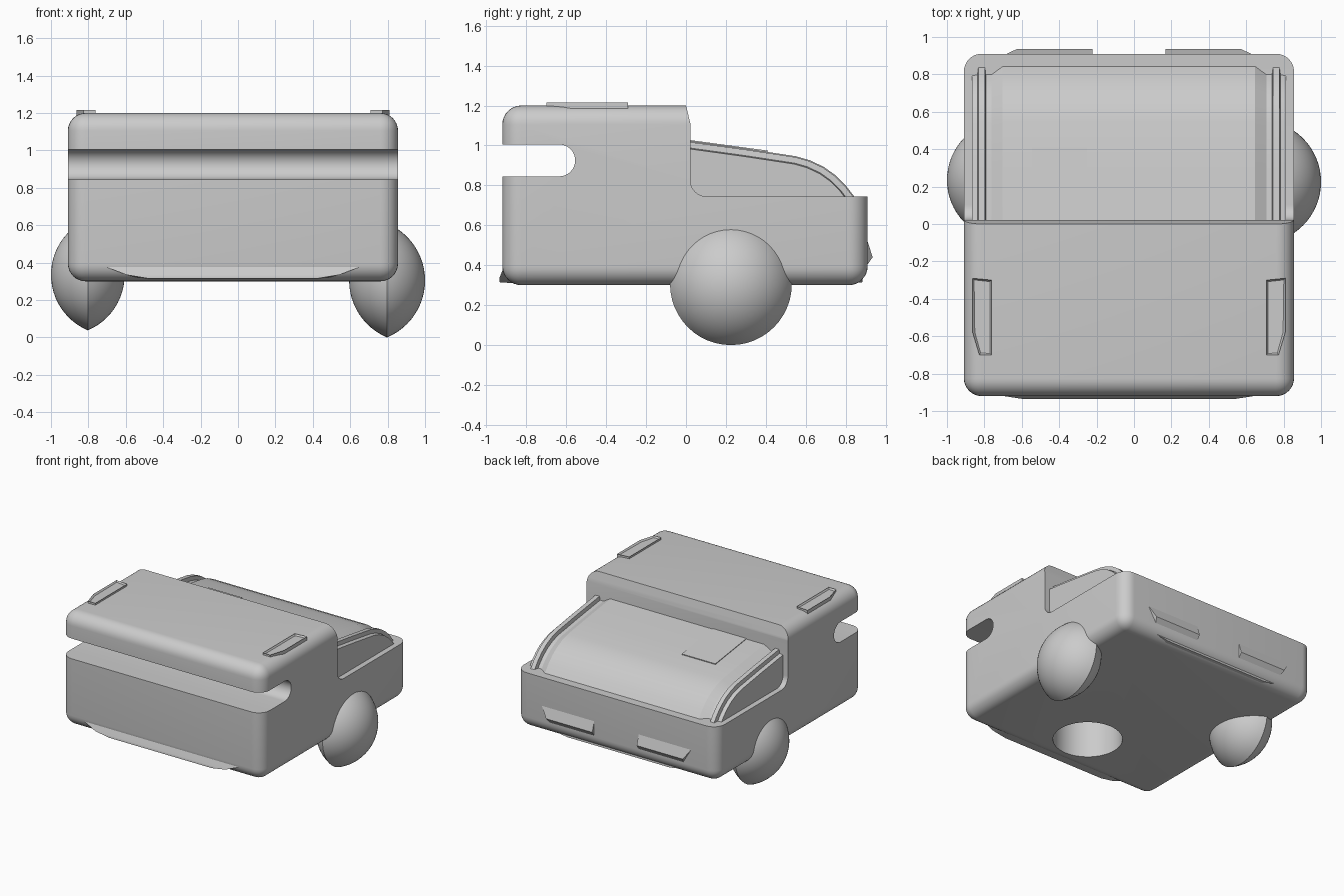
import bpy, bmesh, math
from mathutils import Vector, Matrix

if "Cube" in bpy.data.objects:
    bpy.data.objects.remove(bpy.data.objects["Cube"])

CX = -0.027  # centre line of the body

grey = bpy.data.materials.new("plain_grey")
grey.use_nodes = True
colour = (0.6, 0.6, 0.6, 1)
grey.diffuse_color = colour
grey.node_tree.nodes["Principled BSDF"].inputs["Base Color"].default_value = colour


def make(name, bm):
    bmesh.ops.recalc_face_normals(bm, faces=bm.faces)
    mesh = bpy.data.meshes.new(name)
    bm.to_mesh(mesh)
    bm.free()
    obj = bpy.data.objects.new(name, mesh)
    bpy.context.collection.objects.link(obj)
    mesh.materials.append(grey)
    return obj


def activate(obj):
    bpy.ops.object.select_all(action='DESELECT')
    obj.select_set(True)
    bpy.context.view_layer.objects.active = obj


def prism(name, points, direction):
    """Extrude a closed outline along a vector."""
    bm = bmesh.new()
    face = bm.faces.new([bm.verts.new(p) for p in points])
    new = bmesh.ops.extrude_face_region(bm, geom=[face])["geom"]
    bmesh.ops.translate(bm, vec=direction,
                        verts=[v for v in new if isinstance(v, bmesh.types.BMVert)])
    return make(name, bm)


def hull(name, points):
    bm = bmesh.new()
    for p in points:
        bm.verts.new(p)
    bmesh.ops.convex_hull(bm, input=bm.verts)
    bmesh.ops.dissolve_limit(bm, angle_limit=0.01, verts=bm.verts, edges=bm.edges)
    return make(name, bm)


def arc(cy, cz, r, start, end, steps=10):
    angles = [math.radians(start + (end - start) * i / steps) for i in range(steps + 1)]
    return [(cy + r * math.cos(a), cz + r * math.sin(a)) for a in angles]


def cut(target, cutter):
    mod = target.modifiers.new("cut", 'BOOLEAN')
    mod.operation = 'DIFFERENCE'
    mod.solver = 'EXACT'
    mod.object = cutter
    activate(target)
    bpy.ops.object.modifier_apply(modifier=mod.name)
    bpy.data.objects.remove(cutter)


# Body: rounded box
bm = bmesh.new()
bmesh.ops.create_cube(bm, size=1)
bmesh.ops.scale(bm, vec=(1.765, 1.83, 0.9), verts=bm.verts)
bmesh.ops.translate(bm, vec=(CX, -0.005, 0.75), verts=bm.verts)
bmesh.ops.bevel(bm, geom=bm.edges[:], offset=0.095, segments=8, profile=0.5, affect='EDGES')
body = make("body", bm)


def cross_cutter(name, outline):
    return prism(name, [(-1.2, y, z) for y, z in outline], (2.4, 0, 0))


# Front slot with a rounded end
cut(body, cross_cutter("slot_cutter",
                       [(-1.2, 0.845)] + arc(-0.635, 0.925, 0.08, -90, 90, 16) + [(-1.2, 1.005)]))
# Lowered rear deck behind the cab
cut(body, cross_cutter("deck_cutter",
                       [(1.2, 1.4), (0, 1.4), (0, 1.2), (0.022, 1.11)]
                       + arc(0.102, 0.825, 0.08, 180, 270) + [(1.2, 0.745)]))
# Round socket under the front
bm = bmesh.new()
bmesh.ops.create_cone(bm, cap_ends=True, segments=48, radius1=0.25, radius2=0.25, depth=0.7,
                      matrix=Matrix.Translation((CX, -0.55, 0.35)))
cut(body, make("socket_cutter", bm))

# Rear hood: cross-section of steps and ribs swept along a falling curve
path = [Vector(p) for p in ((0.02, 1.022), (0.3, 0.984), (0.55, 0.946), (0.62, 0.926), (0.69, 0.893),
                            (0.75, 0.85), (0.80, 0.8), (0.85, 0.735))]
side = [(0.84, 0.3), (0.84, 0.04), (0.81, 0.035), (0.805, 0.005), (0.77, 0.005),
        (0.765, 0.035), (0.735, 0.035), (0.675, 0)]
section = [(-x, d) for x, d in side] + [(x, d) for x, d in reversed(side)]
bm = bmesh.new()
rows = []
for i, p in enumerate(path):
    t = path[min(i + 1, len(path) - 1)] - path[max(i - 1, 0)]
    n = Vector((-t.y, t.x)).normalized()
    row = []
    for k, (x, d) in enumerate(section):
        skirt = k in (0, len(section) - 1)
        q = p - n * (0.04 if skirt else d)
        if i == 0:
            q.x = 0.02
        row.append(bm.verts.new((CX + x, q.x, 0.7 if skirt else max(q.y, 0.7))))
    rows.append(row)
for a, b in zip(rows, rows[1:]):
    for k in range(len(section) - 1):
        bm.faces.new((a[k], a[k + 1], b[k + 1], b[k]))
make("rear_hood", bm)

# Thin hatch panel on the hood
prism("hood_hatch", [(-0.545, 0.02, 1.027), (-0.25, 0.02, 1.027),
                     (-0.25, 0.41, 0.974), (-0.545, 0.41, 0.974)], (0, -0.001, -0.009))

for s, word in ((1, "left"), (-1, "right")):
    # Roof marker: clipped bar with a sunken top
    outline = [(0.735, -0.7), (0.8, -0.7), (0.836, -0.58), (0.836, -0.29), (0.735, -0.3)]
    marker = prism(word + "_roof_marker", [(CX + s * x, y, 1.15) for x, y in outline], (0, 0, 0.065))
    bm = bmesh.new()
    bm.from_mesh(marker.data)
    bm.faces.ensure_lookup_table()
    top = max(bm.faces, key=lambda f: f.calc_center_median().z)
    bmesh.ops.inset_region(bm, faces=[top], thickness=0.012)
    bmesh.ops.translate(bm, vec=(0, 0, -0.012), verts=top.verts)
    bm.to_mesh(marker.data)
    bm.free()

    # Rear lamp: wedge with a tapered outer end
    hull(word + "_rear_lamp", [(CX + s * x, y, z) for x, y, z in (
        (0.675, 0.9, 0.55), (0.195, 0.9, 0.55), (0.195, 0.935, 0.44),
        (0.6, 0.935, 0.44), (0.195, 0.9, 0.39), (0.58, 0.9, 0.39))])

# Lower lips filling the rounded front and rear bottom edges
for name, f, top_y, low_y, top_z in (("front_lip", -1, 0.915, 0.935, 0.385),
                                     ("rear_lip", 1, 0.88, 0.885, 0.36)):
    hull(name, [(CX + s * x, f * y, z) for s in (-1, 1) for x, y, z in (
        (0.7, top_y, top_z), (0.57, low_y, 0.335), (0.45, low_y, 0.315),
        (0.45, 0.8, 0.305), (0.7, 0.8, top_z))])


# Wheels: lens-shaped, two domes meeting at a sharp rim
def wheel(name, centre, r, h):
    big = (r * r + h * h) / (2 * h)
    span = math.asin(r / big)
    bm = bmesh.new()
    bmesh.ops.create_uvsphere(bm, u_segments=48, v_segments=24, radius=1)
    for v in bm.verts:
        lat = math.asin(max(-1, min(1, v.co.z)))
        a = span * (1 - abs(lat) / (math.pi / 2))
        turn = math.atan2(v.co.y, v.co.x)
        height = big * math.cos(a) - big + h
        v.co = Vector(centre) + Vector((math.copysign(height, lat),
                                        big * math.sin(a) * math.cos(turn),
                                        big * math.sin(a) * math.sin(turn)))
    return make(name, bm)


wheel("left_wheel", (0.797, 0.225, 0.305), 0.305, 0.203)
wheel("right_wheel", (-0.803, 0.235, 0.335), 0.297, 0.197)

# Smooth shading with sharp edges kept
for obj in list(bpy.context.collection.objects):
    if obj.type == 'MESH':
        activate(obj)
        bpy.ops.object.shade_smooth_by_angle(angle=math.radians(25))
